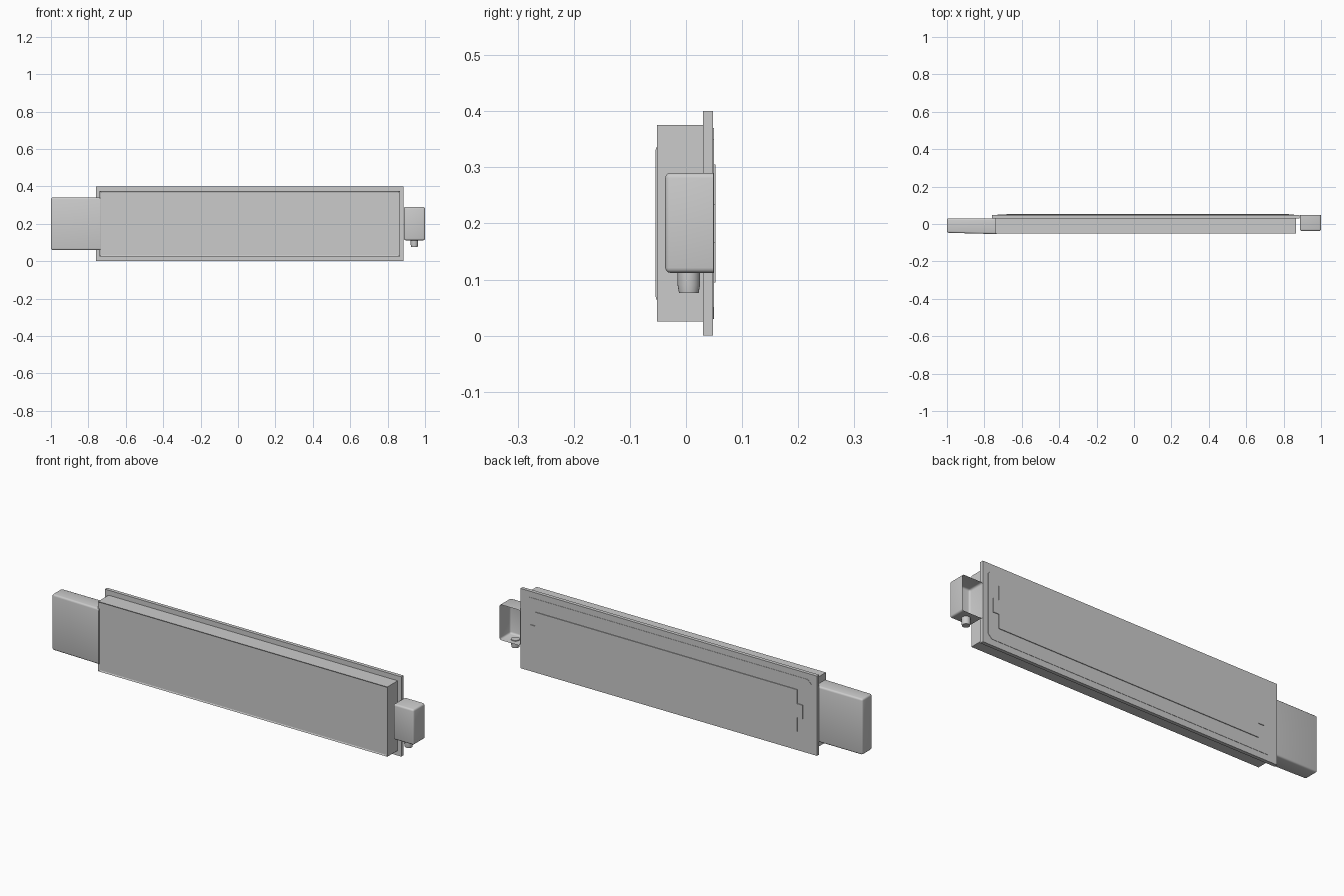
import bpy, bmesh, math

if "Cube" in bpy.data.objects:
    bpy.data.objects.remove(bpy.data.objects["Cube"])


def finish(bm, name):
    bmesh.ops.recalc_face_normals(bm, faces=bm.faces[:])
    me = bpy.data.meshes.new(name)
    bm.to_mesh(me)
    bm.free()
    ob = bpy.data.objects.new(name, me)
    bpy.context.collection.objects.link(ob)
    return ob


def smooth(ob):
    bpy.ops.object.select_all(action='DESELECT')
    bpy.context.view_layer.objects.active = ob
    ob.select_set(True)
    bpy.ops.object.shade_smooth_by_angle(angle=math.radians(40))


def box_bm(x, y, z):
    bm = bmesh.new()
    bmesh.ops.create_cube(bm, size=1)
    for v in bm.verts:
        v.co = [(r[0] + r[1]) / 2 + c * (r[1] - r[0]) for c, r in zip(v.co, (x, y, z))]
    return bm


def plate(name, pts, y0, y1):
    # Extrude an x-z outline along y
    bm = bmesh.new()
    face = bm.faces.new([bm.verts.new((x, y0, z)) for x, z in pts])
    ext = bmesh.ops.extrude_face_region(bm, geom=[face])
    for v in ext['geom']:
        if isinstance(v, bmesh.types.BMVert):
            v.co.y = y1
    return finish(bm, name)


# Main housing with a thin rim around the front screen
bm = box_bm((-0.74, 0.865), (-0.052, 0.031), (0.025, 0.375))
bm.normal_update()
front = min(bm.faces, key=lambda f: f.calc_center_median().y)
bmesh.ops.inset_region(bm, faces=[front], thickness=0.009)
for v in front.verts:
    v.co.y += 0.003
finish(bm, "housing")

# Flange frame behind the housing
finish(box_bm((-0.76, 0.885), (0.03, 0.048), (0, 0.4)), "back_flange")

# Back plate with clipped corners
x0, x1, z0, z1, c = -0.73, 0.855, 0.03, 0.37, 0.02
plate("back_plate", [(x0 + c, z0), (x1 - c, z0), (x1, z0 + c), (x1, z1 - c),
                     (x1 - c, z1), (x0 + c, z1), (x0, z1 - c), (x0, z0 + c)], 0.04, 0.0495)

# Back cover with a locating tab at each end
mid, half, tab, cz = 0.073, 0.725, 0.756, 0.2
right = [(half, -0.105), (half, -0.035), (tab, -0.035), (tab, 0.035), (half, 0.035), (half, 0.105)]
outline = right + [(-x, z) for x, z in reversed(right)]
plate("back_cover", [(mid + x, cz + z) for x, z in outline], 0.045, 0.053)

# Rounded block on the left end, slightly thicker next to the housing
bm = box_bm((-1.0, -0.735), (-0.047, 0.03), (0.06, 0.34))
for v in bm.verts:
    if v.co.x > -0.8 and v.co.y < 0:
        v.co.y = -0.054
edges = [e for e in bm.edges if not all(v.co.x > -0.8 for v in e.verts)]
bmesh.ops.bevel(bm, geom=edges, offset=0.009, segments=3, profile=0.5, affect='EDGES')
smooth(finish(bm, "left_block"))

# Right housing: rounded shell, open at the back
bm = box_bm((0.887, 1.0), (-0.037, 0.049), (0.112, 0.29))
back = max(bm.faces, key=lambda f: f.calc_center_median().y)
keep = set(back.edges)
bmesh.ops.bevel(bm, geom=[e for e in bm.edges if e not in keep], offset=0.009,
                segments=3, profile=0.5, affect='EDGES')
bm.normal_update()
bmesh.ops.delete(bm, geom=[f for f in bm.faces if all(v.co.y > 0.0489 for v in f.verts)],
                 context='FACES')
smooth(finish(bm, "right_shell"))

# Stepped round peg below the right shell
bm = bmesh.new()
profile = [(0.0, 0.116), (0.02, 0.116), (0.02, 0.09), (0.0175, 0.076), (0.0, 0.076)]
verts = [bm.verts.new((0.943 + r, 0.005, z)) for r, z in profile]
edges = [bm.edges.new(p) for p in zip(verts, verts[1:])]
bmesh.ops.spin(bm, geom=verts + edges, cent=(0.943, 0.005, 0), axis=(0, 0, 1),
               angle=2 * math.pi, steps=24)
bmesh.ops.remove_doubles(bm, verts=bm.verts[:], dist=1e-5)
smooth(finish(bm, "peg"))
